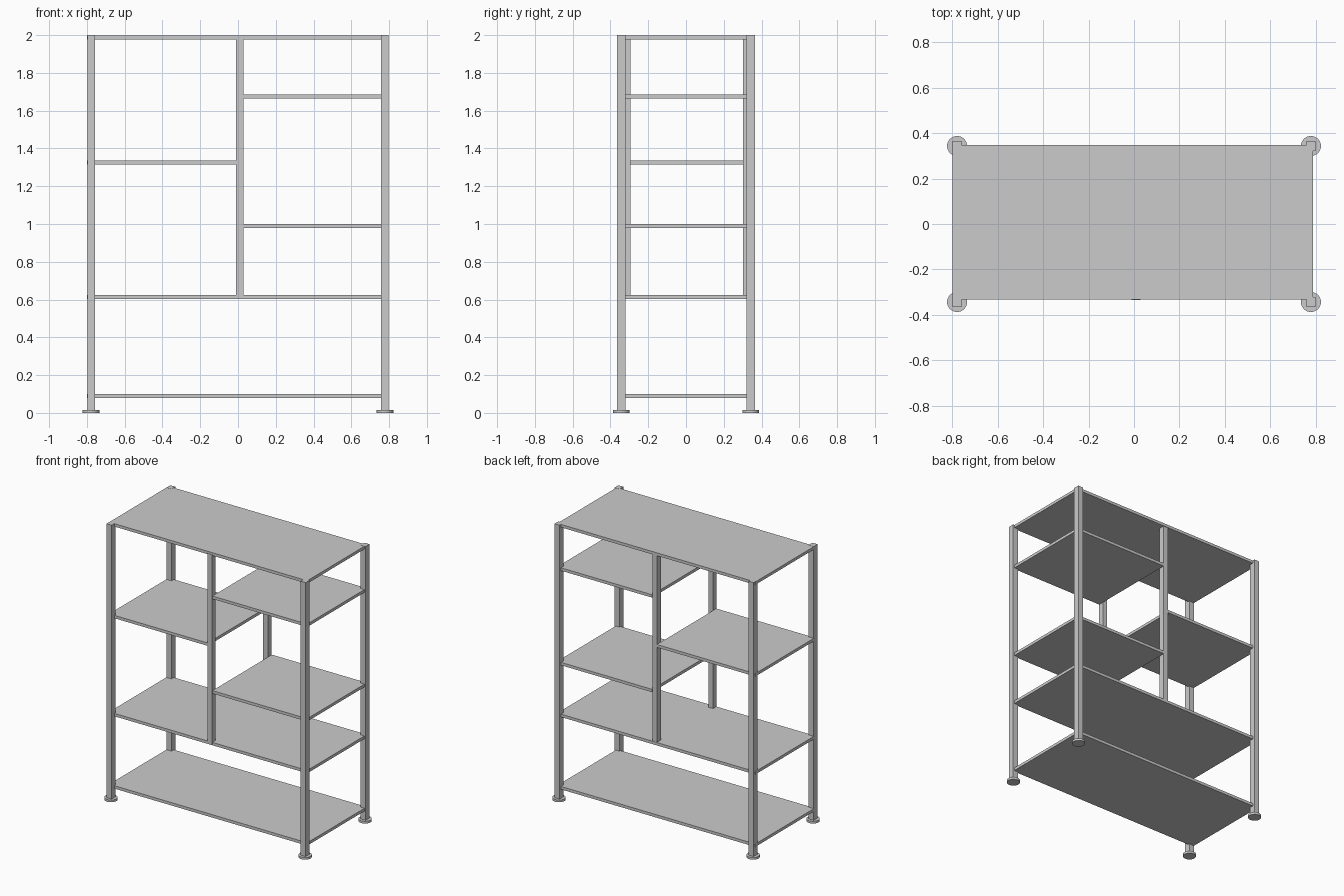
import bpy

if "Cube" in bpy.data.objects:
    bpy.data.objects.remove(bpy.data.objects["Cube"])


def box(name, x0, x1, y0, y1, z0, z1):
    bpy.ops.mesh.primitive_cube_add(size=1, location=((x0 + x1) / 2, (y0 + y1) / 2, (z0 + z1) / 2))
    ob = bpy.context.object
    ob.name = name
    ob.scale = (x1 - x0, y1 - y0, z1 - z0)
    bpy.ops.object.transform_apply(location=False, rotation=False, scale=True)
    return ob


# Corner posts standing on round feet
PX, PY = 0.778, 0.343
for sx, side in ((-1, "left"), (1, "right")):
    for sy, end in ((-1, "front"), (1, "back")):
        x, y = sx * PX, sy * PY
        box(f"{end}_{side}_post", x - 0.02, x + 0.02, y - 0.022, y + 0.022, 0.012, 2.0)
        bpy.ops.mesh.primitive_cylinder_add(vertices=32, radius=0.044, depth=0.016,
                                            location=(x, y, 0.008))
        bpy.context.object.name = f"{end}_{side}_foot"
        bpy.ops.object.shade_smooth_by_angle()

# Centre posts between the second shelf and the top
CX0, CX1 = -0.01, 0.028
box("front_centre_post", CX0, CX1, -0.335, -0.295, 0.61, 1.985)
box("back_centre_post", CX0, CX1, 0.302, 0.345, 0.61, 1.985)

# Shelves: name, left edge, right edge, underside height
X0, X1, Y0, Y1 = -0.799, 0.788, -0.333, 0.348
SHELVES = [
    ("bottom_shelf", X0, X1, 0.08),
    ("second_shelf", X0, X1, 0.604),
    ("left_shelf", X0, CX0, 1.314),
    ("lower_right_shelf", CX1, X1, 0.979),
    ("upper_right_shelf", CX1, X1, 1.664),
    ("top_panel", X0, X1, 1.978),
]
for name, a, b, z in SHELVES:
    box(name, a, b, Y0, Y1, z, z + 0.021)
